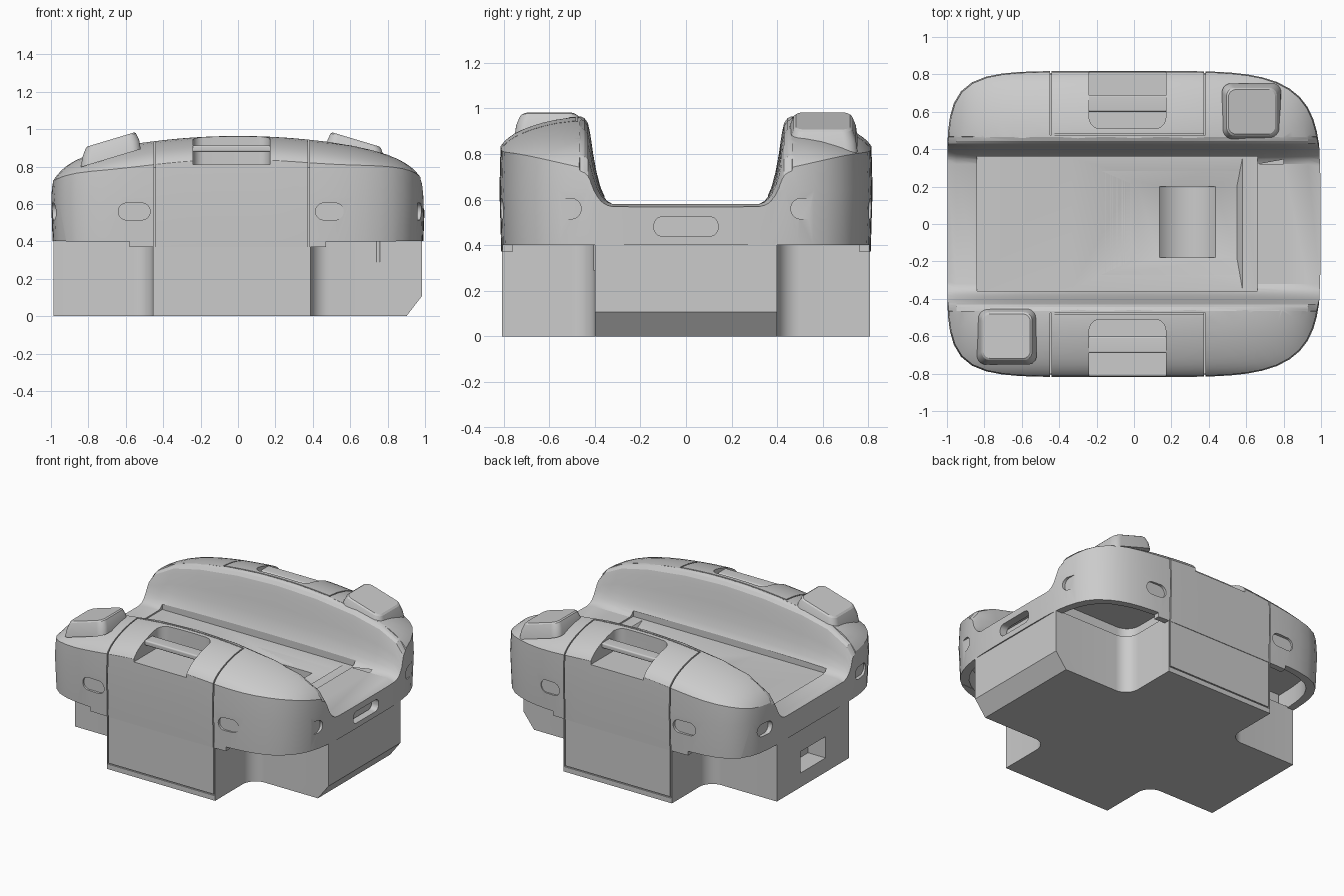
import bpy, bmesh, math

if "Cube" in bpy.data.objects:
    bpy.data.objects.remove(bpy.data.objects["Cube"], do_unlink=True)

grey = bpy.data.materials.new("light_grey")
grey.use_nodes = True
grey.diffuse_color = (0.6, 0.6, 0.6, 1)
grey.node_tree.nodes["Principled BSDF"].inputs["Base Color"].default_value = (0.6, 0.6, 0.6, 1)
cutters = []


def loft(name, rings):
    """Closed solid through rings with equal point counts."""
    bm = bmesh.new()
    loops = [[bm.verts.new(p) for p in ring] for ring in rings]
    n = len(loops[0])
    for low, high in zip(loops, loops[1:]):
        for i in range(n):
            j = (i + 1) % n
            bm.faces.new((low[i], low[j], high[j], high[i]))
    bm.faces.new(loops[0])
    bm.faces.new(loops[-1])
    bmesh.ops.recalc_face_normals(bm, faces=bm.faces)
    mesh = bpy.data.meshes.new(name)
    bm.to_mesh(mesh)
    bm.free()
    mesh.materials.append(grey)
    obj = bpy.data.objects.new(name, mesh)
    bpy.context.scene.collection.objects.link(obj)
    return obj


def prism(name, points, lo, hi, axis="z"):
    """Extrude a 2D profile along an axis."""
    place = {"x": lambda a, b, t: (t, a, b),
             "y": lambda a, b, t: (a, t, b),
             "z": lambda a, b, t: (a, b, t)}[axis]
    return loft(name, [[place(a, b, t) for a, b in points] for t in (lo, hi)])


def box_points(x1, x2, y1, y2):
    return [(x1, y1), (x2, y1), (x2, y2), (x1, y2)]


def box(name, x1, x2, y1, y2, z1, z2):
    return prism(name, box_points(x1, x2, y1, y2), z1, z2)


def arc(cx, cy, r, start, end, steps=8):
    angles = [math.radians(start + (end - start) * i / steps) for i in range(steps + 1)]
    return [(cx + r * math.cos(a), cy + r * math.sin(a)) for a in angles]


def round_rect(cx, cy, hx, hy, r):
    points = []
    for k, (sx, sy) in enumerate([(1, 1), (-1, 1), (-1, -1), (1, -1)]):
        points += arc(cx + sx * (hx - r), cy + sy * (hy - r), r, 90 * k, 90 * k + 90)
    return points


def cross_plan(x1, x2, y1, a, b, y2, r):
    """Cross-shaped plan with filleted inner corners."""
    return ([(x2, -y1), (x2, y1)] + arc(b + r, y1 + r, r, 270, 180)
            + [(b, y2), (a, y2)] + arc(a - r, y1 + r, r, 0, -90)
            + [(x1, y1), (x1, -y1)] + arc(a - r, -y1 - r, r, 90, 0)
            + [(a, -y2), (b, -y2)] + arc(b + r, -y1 - r, r, 180, 90))


def cut(cutter, *targets):
    cutter.hide_render = True
    cutters.append(cutter)
    for target in targets:
        mod = target.modifiers.new("cut", "BOOLEAN")
        mod.operation = "DIFFERENCE"
        mod.solver = "EXACT"
        mod.object = cutter


def outline(scale, count=96):
    """Rounded plan of the body, tighter corners at -x."""
    points = []
    for i in range(count):
        a = 2 * math.pi * (i + 0.5) / count
        c, s = math.cos(a), math.sin(a)
        n = 4.6 if c > 0 else 6.5
        r = scale * (abs(c) ** n + abs(s) ** n) ** (-1 / n)
        points.append((r * c, 0.818 * r * s))
    return points


def top_height(x, y):
    u = max(0, abs(y) - 0.45) / 0.365
    ends = 0.14 * x ** 2 + 0.07 * x ** 8 + 0.05 * x ** 20
    return 0.965 - ends - 0.1 * u ** 2 - 0.03 * u ** 12


# Domed upper shell
rings = [[(x, y, z) for x, y in outline(s)] for s, z in ((0.99, 0.37), (1, 0.64))]
for s in (0.994, 0.985, 0.97, 0.95, 0.92, 0.88, 0.83, 0.77, 0.7, 0.62, 0.5, 0.3, 0.05):
    rings.append([(x, y, top_height(x, y)) for x, y in outline(s)])
shell = loft("upper_shell", rings)

# Lower chassis and the hidden core under the deck
chassis = prism("lower_chassis", cross_plan(-0.986, 0.983, 0.4, -0.455, 0.387, 0.806, 0.1), 0, 0.41)
core = prism("inner_core", cross_plan(-0.93, 0.92, 0.32, -0.38, 0.31, 0.75, 0.1), 0.38, 0.55)

# Hollow underside, and load channel whose lip follows the arched ridges
cut(prism("underside_cutter", outline(0.94), 0.3, 0.53), shell)
half = [(0.485, 1.2), (0.465, 0.967), (0.445, 0.957), (0.43, 0.935), (0.42, 0.89), (0.407, 0.8),
        (0.392, 0.72), (0.375, 0.655), (0.36, 0.62), (0.345, 0.597), (0.32, 0.58)]
profile = half + [(-y, z) for y, z in reversed(half)]
channel = []
for x in (-1.1, -1, -0.95, -0.8, -0.6, -0.3, 0, 0.3, 0.6, 0.8, 0.93, 1, 1.1):
    rise = (top_height(max(-1, min(1, x)), 0) - 0.58) / 0.385
    dip = 0.2 * max(0, abs(x) - 0.94)
    channel.append([(x, y, 0.58 + (z - 0.58) * rise - dip) for y, z in profile])
cut(loft("channel_cutter", channel), shell)

# Recessed deck, shallow funnel and trough
cut(box("deck_cutter", -0.84, 0.66, -0.358, 0.36, 0.57, 0.63), shell)
funnel = [[(x, y, z) for x, y in box_points(*r)] for r, z in (
    ((0.02, 0.55, -0.18, 0.2), 0.525), ((-0.34, 0.58, -0.35, 0.355), 0.571),
    ((-0.34, 0.58, -0.35, 0.355), 0.6))]
cut(loft("funnel_cutter", funnel), shell, core)
cut(prism("trough_cutter", arc(0.285, 0.657, 0.2, 0, 352.5, 47), -0.18, 0.2, "y"), shell, core)

# Chassis end details
cut(prism("chamfer_cutter", [(0.885, -0.02), (1.04, -0.02), (1.04, 0.181)], -1, 1, "y"), chassis)
cut(box("port_cutter", -1.1, -0.85, -0.14, 0.14, 0.1, 0.25), chassis)
cut(prism("slot_cutter", round_rect(0, 0.482, 0.14, 0.042, 0.035), 0.93, 1.1, "x"), shell)

# Raised skirt over the wheel wells and ends
for x1, x2 in ((-0.96, -0.58), (0.47, 0.85)):
    cut(box("skirt_cutter", x1, x2, -0.9, 0.9, 0.3, 0.4), shell)
cut(box("skirt_cutter", -1.1, 1.1, -0.7, 0.7, 0.3, 0.402), shell)

for side in (-1, 1):
    def span(a, b):
        return sorted((side * a, side * b))

    # Side panel seams
    for x in (-0.445, 0.377):
        cut(box("seam_cutter", x - 0.004, x + 0.004, *span(0.798, 0.95), 0.035, 0.8), shell, chassis)
        cut(box("seam_cutter", x - 0.004, x + 0.004, *span(0.475, 0.95), 0.795, 1.1), shell)
    cut(box("seam_cutter", -0.441, 0.373, *span(0.798, 0.95), 0.035, 0.043), chassis)
    cut(box("seam_cutter", -0.441, 0.373, *span(0.475, 0.483), 0.93, 1.1), shell)

    # Grab recess with bar
    cut(prism("grab_cutter", round_rect(-0.035, side * 0.72, 0.205, 0.21, 0.06), 0.81, 1.1), shell)
    prism("grab_bar", round_rect(side * 0.645, 0.896, 0.045, 0.018, 0.01), -0.25, 0.18, "x")

    # Pill-shaped lamps on the sides and ends
    for x, w in ((-0.555, 0.085), (0.49, 0.075)):
        cut(prism("lamp_cutter", round_rect(x, 0.56, w, 0.045, 0.044), *span(0.795, 0.95), "y"), shell)
    for y in (-0.53, 0.53):
        cut(prism("lamp_cutter", round_rect(y, 0.56, 0.07, 0.045, 0.044), *span(0.96, 1.1), "x"), shell)

    # Tilted sensor pod, on opposite corners
    pod = []
    for h, drop, r in ((0.16, 0.1, 0.05), (0.152, 0.05, 0.05), (0.135, 0.008, 0.045), (0.125, 0, 0.04)):
        pod.append([(side * (0.655 + x) - 0.025, side * (0.6 + y), 0.945 - 0.3 * x - drop)
                    for x, y in round_rect(0, 0, h, h * 0.95, r)])
    loft("sensor_pod", pod)

# Strut beside the arm in the front wheel well
prism("well_strut", arc(0.75, -0.39, 0.015, 0, 330, 11), 0.29, 0.54)

# Apply the cuts, then remove the cutters
bpy.context.view_layer.update()
graph = bpy.context.evaluated_depsgraph_get()
for part in (shell, chassis, core):
    baked = bpy.data.meshes.new_from_object(part.evaluated_get(graph))
    part.modifiers.clear()
    part.data = baked
for cutter in cutters:
    bpy.data.objects.remove(cutter, do_unlink=True)
for obj in bpy.context.scene.collection.objects:
    if obj.type == "MESH":
        obj.data.shade_smooth()
        obj.data.set_sharp_from_angle(angle=math.radians(22))
